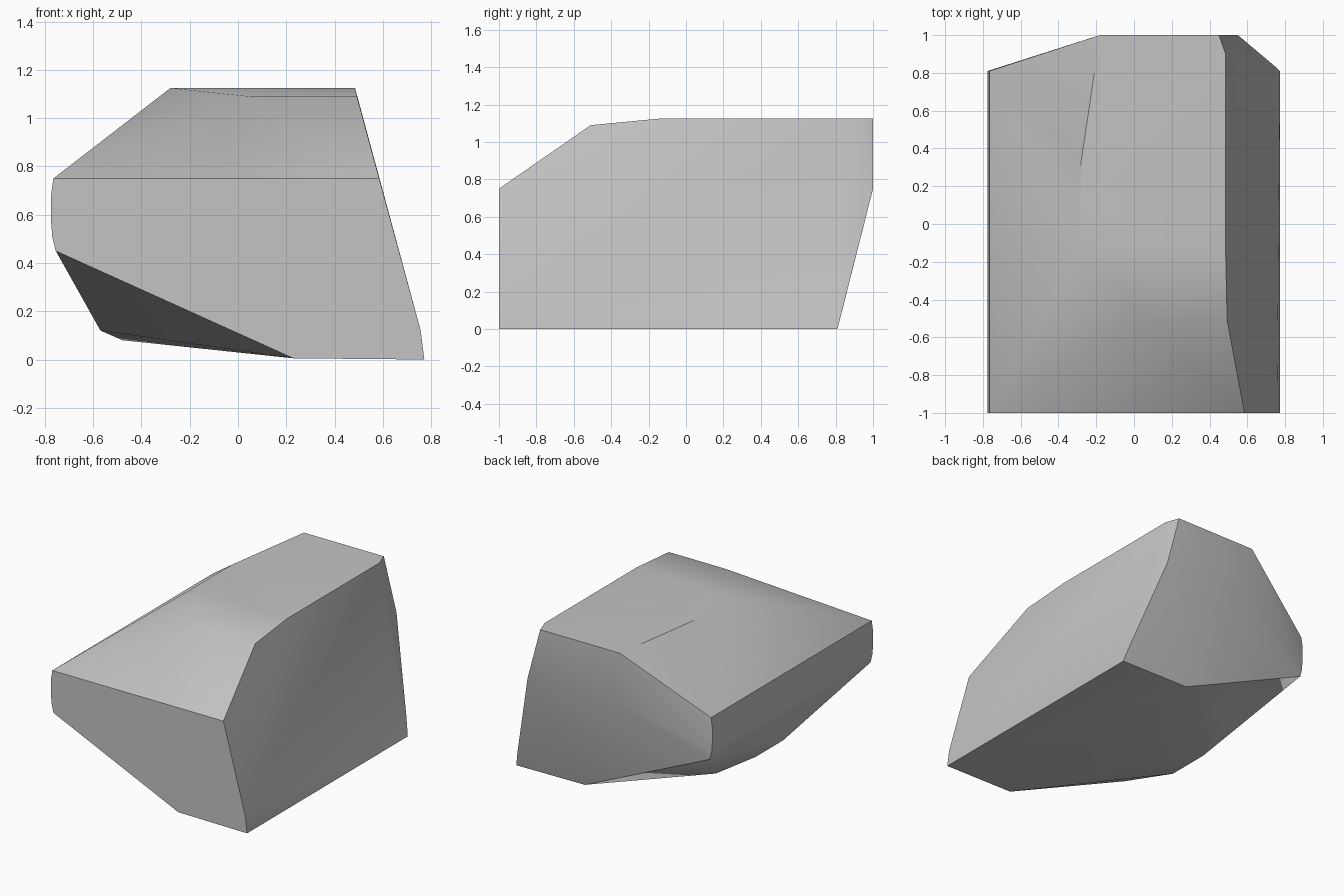
import bpy
import bmesh
import math

cube = bpy.data.objects.get("Cube")
if cube:
    bpy.data.objects.remove(cube, do_unlink=True)

FRONT, BACK, TOP = -1.0, 0.81, 1.125

# Side outline shared by the front face and the back corners (x, z)
outline = [(-0.765, 0.75), (-0.775, 0.68), (-0.775, 0.58), (-0.77, 0.51),
           (-0.755, 0.45), (0.23, 0.005), (0.772, 0.0), (0.757, 0.12)]
points = [(x, y, z) for x, z in outline[:-1] for y in (FRONT, BACK)]
points += [(0.757, FRONT, 0.12), (0.585, FRONT, 0.75)]

# Flat crown
points += [(x, y, TOP) for x, y in
           [(-0.28, -0.12), (-0.28, 0.33), (-0.22, 0.74), (-0.18, 1.0),
            (0.45, 1.0), (0.485, 0.9), (0.485, -0.14)]]

# Front ridge and back bulge
points += [(0.05, -0.51, 1.09), (0.493, -0.51, 1.09),
           (0.55, 1.0, 0.75), (-0.1, 1.0, 0.78), (0.74, 0.84, 0.12)]

# Underside bulge
points += [(-0.57, -0.28, 0.12), (-0.57, 0.03, 0.12), (-0.66, -0.48, 0.28),
           (-0.48, 0.1, 0.08), (-0.53, 0.42, 0.14)]

# Chiselled boulder wrapped around the corner points
bm = bmesh.new()
for p in points:
    bm.verts.new(p)
hull = bmesh.ops.convex_hull(bm, input=bm.verts)
loose = {g for g in hull["geom_interior"] + hull["geom_unused"]
         if isinstance(g, bmesh.types.BMVert)}
bmesh.ops.delete(bm, geom=list(loose), context="VERTS")
bmesh.ops.dissolve_limit(bm, angle_limit=math.radians(1),
                         verts=bm.verts, edges=bm.edges)
bmesh.ops.recalc_face_normals(bm, faces=bm.faces)
mesh = bpy.data.meshes.new("boulder")
bm.to_mesh(mesh)
bm.free()

boulder = bpy.data.objects.new("boulder", mesh)
bpy.context.collection.objects.link(boulder)

# Stone colour
stone = bpy.data.materials.new("stone_grey")
stone.use_nodes = True
colour = (0.55, 0.55, 0.55, 1.0)
stone.diffuse_color = colour
stone.node_tree.nodes["Principled BSDF"].inputs["Base Color"].default_value = colour
mesh.materials.append(stone)

# Soft shading with crisp main edges
bpy.ops.object.select_all(action="DESELECT")
boulder.select_set(True)
bpy.context.view_layer.objects.active = boulder
bpy.ops.object.shade_smooth_by_angle(angle=math.radians(30))
